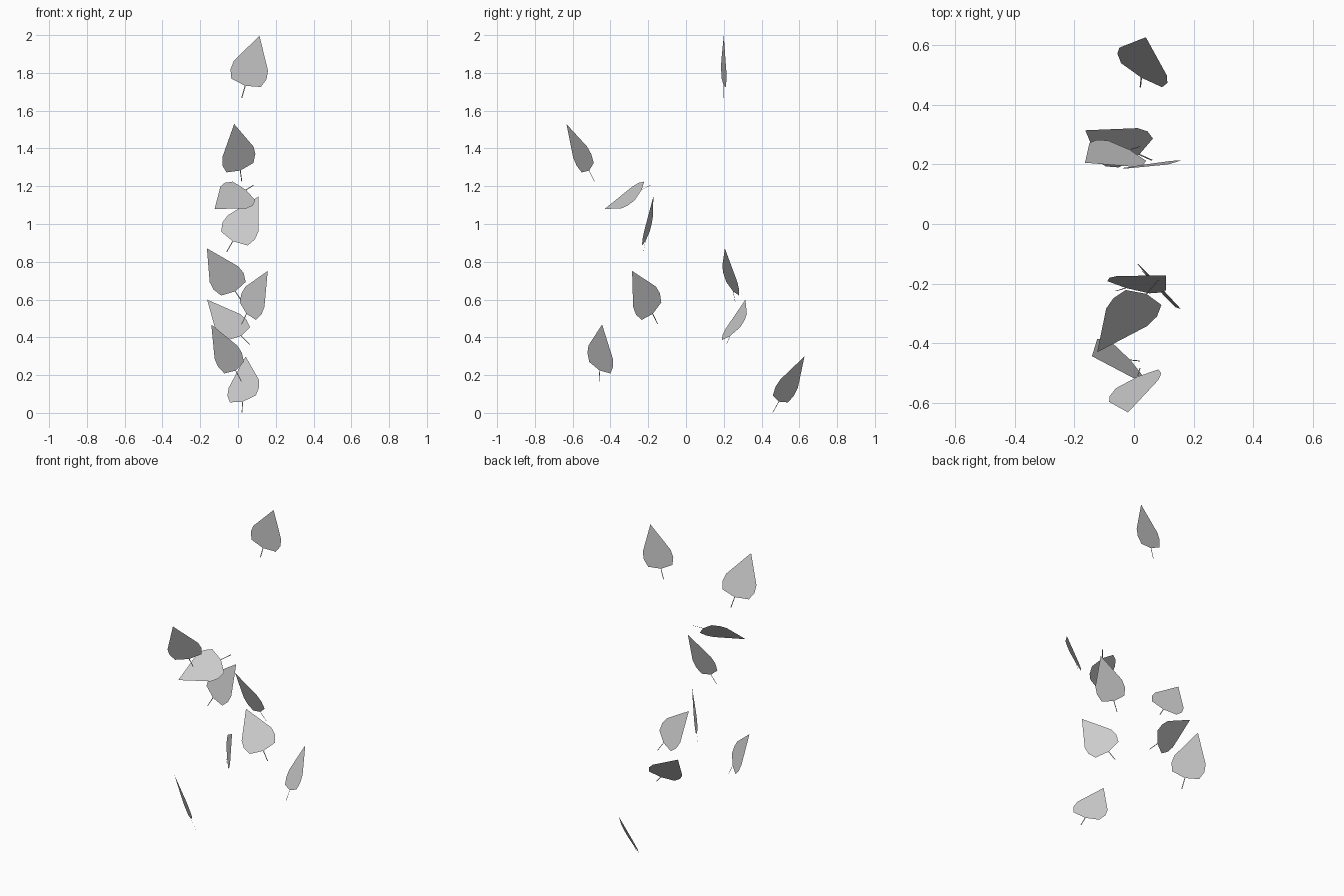
import bpy
from mathutils import Vector

# Half outline of a blade: (half width, distance from stem end)
HALF = [(0.082, 0.083), (0.100, 0.130), (0.095, 0.176)]
STEM, LENGTH, STEM_W = 0.066, 0.342, 0.0025


def leaf(name, base, tip, side):
    """Flat leaf with a thin strip stem, from stem end to tip, widened along side."""
    base = Vector(base)
    u = (Vector(tip) - base).normalized()
    w = Vector(side)
    w = (w - u * w.dot(u)).normalized()
    flat = [(0, STEM)] + HALF + [(0, LENGTH)] + [(-x, y) for x, y in reversed(HALF)]
    stem = [(-STEM_W, 0), (STEM_W, 0), (STEM_W, STEM + 0.001), (-STEM_W, STEM + 0.001)]
    verts = [base + w * x + u * y for x, y in flat + stem]
    mesh = bpy.data.meshes.new(name)
    mesh.from_pydata(verts, [], [tuple(range(8)), (8, 9, 10, 11)])
    obj = bpy.data.objects.new(name, mesh)
    bpy.context.collection.objects.link(obj)


# Falling leaves, top to bottom: stem end, tip, width direction
LEAVES = [
    ((0.02, 0.20, 1.668), (0.114, 0.20, 1.998), (0.955, 0.14, -0.27)),
    ((0.02, -0.484, 1.224), (-0.02, -0.632, 1.527), (0.87, 0.387, 0.306)),
    ((0.082, -0.188, 1.205), (-0.123, -0.43, 1.08), (0.73, -0.31, -0.61)),
    ((-0.06, -0.225, 0.852), (0.108, -0.173, 1.145), (0.855, -0.25, -0.45)),
    ((0.021, 0.26, 0.589), (-0.164, 0.206, 0.87), (0.82, -0.42, 0.42)),
    ((0.0185, -0.15, 0.47), (0.159, -0.287, 0.755), (0.54, -0.65, -0.59)),
    ((0.061, 0.214, 0.362), (-0.164, 0.315, 0.6), (0.69, 0.59, 0.41)),
    ((0.0185, -0.46, 0.166), (-0.143, -0.444, 0.471), (0.63, -0.68, 0.37)),
    ((0.021, 0.459, 0.002), (0.04, 0.629, 0.302), (0.84, -0.49, 0.23)),
]
for i, (base, tip, side) in enumerate(LEAVES, 1):
    leaf(f"leaf_{i}", base, tip, side)
